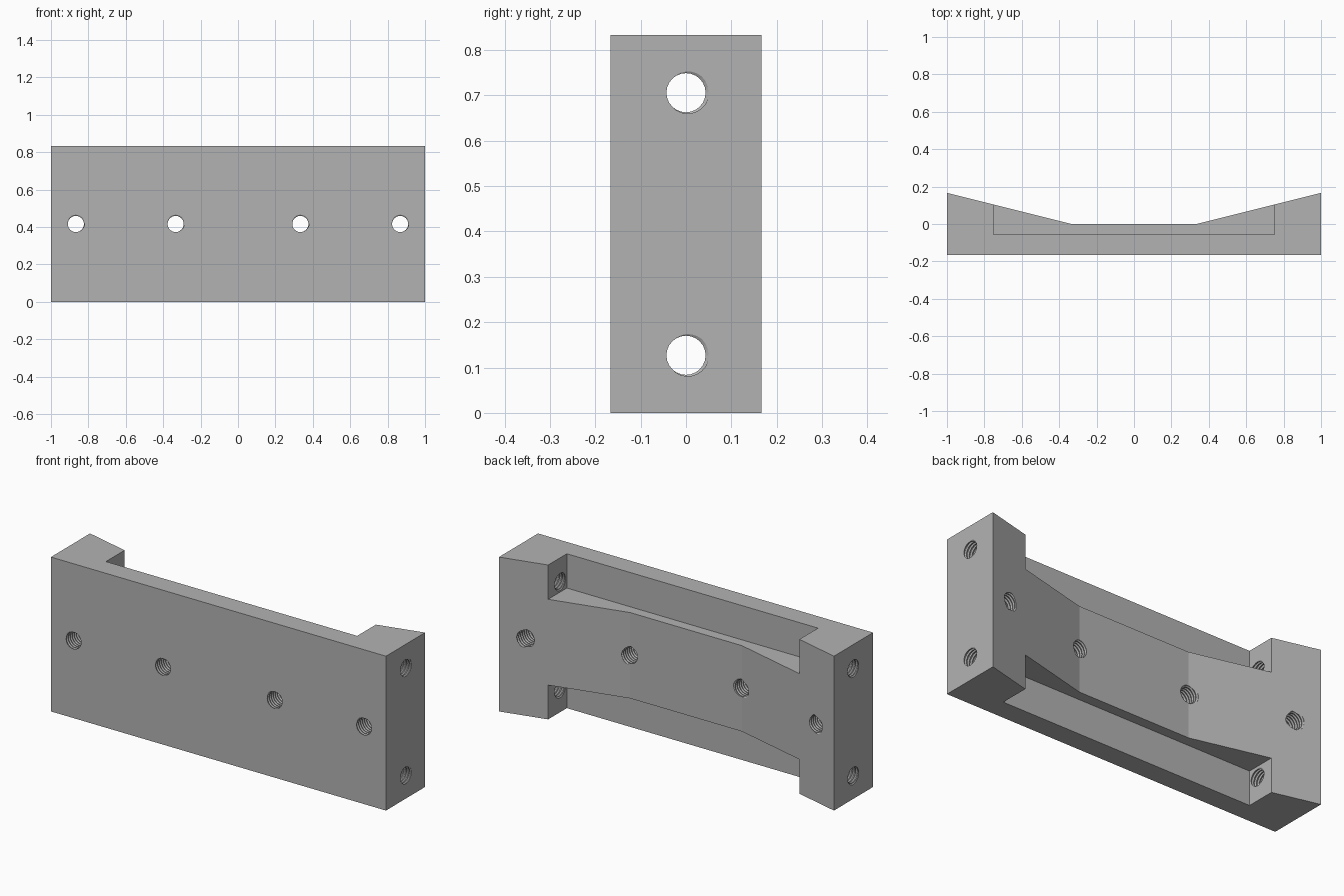
import bpy, bmesh, math
from mathutils import Matrix

if "Cube" in bpy.data.objects:
    bpy.data.objects.remove(bpy.data.objects["Cube"])

H = 0.833          # block height
D = 0.1667         # half depth
POCKET = 0.185     # pocket depth from top and bottom
WALL_Y = -0.055    # rear surface of the front plate

steel = bpy.data.materials.new("grey steel")
steel.use_nodes = True
grey = (0.45, 0.45, 0.45, 1)
steel.diffuse_color = grey
steel.node_tree.nodes["Principled BSDF"].inputs["Base Color"].default_value = grey


def make_object(name, bm):
    bmesh.ops.recalc_face_normals(bm, faces=bm.faces)
    mesh = bpy.data.meshes.new(name)
    bm.to_mesh(mesh)
    bm.free()
    mesh.materials.append(steel)
    obj = bpy.data.objects.new(name, mesh)
    bpy.context.collection.objects.link(obj)
    return obj


def add_box(bm, lo, hi):
    size = [b - a for a, b in zip(lo, hi)]
    centre = [(a + b) / 2 for a, b in zip(lo, hi)]
    bmesh.ops.create_cube(bm, size=1, matrix=Matrix.Translation(centre) @ Matrix.Diagonal((*size, 1)))


def add_thread(bm, matrix, length, minor=0.0432, major=0.05, pitch=0.0165, n=24):
    """Closed helical screw centred on the local z axis."""
    steps = [(0, minor), (0.25, minor), (0.5, major), (0.7, major)]
    m = len(steps)
    rows = m * math.ceil(length / pitch)
    grid = []
    for k in range(rows + m + 1):
        frac, r = steps[k % m]
        z = (k // m + frac) * pitch - length / 2
        ring = []
        for i in range(n):
            a = math.tau * i / n
            ring.append(bm.verts.new(matrix @ Matrix.Rotation(a, 4, 'Z') @ Matrix.Translation(
                (r, 0, z + pitch * i / n)).to_translation()))
        grid.append(ring)

    def vert(i, k):
        return grid[k + m * (i // n)][i % n]

    for k in range(rows):
        for i in range(n):
            a, b, c, d = vert(i, k), vert(i + 1, k), vert(i + 1, k + 1), vert(i, k + 1)
            bm.faces.new((a, b, c))
            bm.faces.new((a, c, d))
    # Fan caps follow one helix turn and the step back to its start
    for k, z in ((0, -length / 2 - pitch), (rows, length / 2 + 3 * pitch)):
        loop = [vert(i, k) for i in range(n + 1)]
        loop += [vert(0, k + j) for j in range(m - 1, 0, -1)]
        tip = bm.verts.new((matrix @ Matrix.Translation((0, 0, z))).to_translation())
        for j, v in enumerate(loop):
            bm.faces.new((v, loop[(j + 1) % len(loop)], tip))
    for ring in grid[rows + 1:]:
        for v in ring:
            if not v.link_faces:
                bm.verts.remove(v)


# Block with a flat front and a shallow tapered recess at the back
bm = bmesh.new()
plan = [(-1, -D), (1, -D), (1, D), (1 / 3, 0), (-1 / 3, 0), (-1, D)]
base = bm.faces.new([bm.verts.new((x, y, 0)) for x, y in plan])
ext = bmesh.ops.extrude_face_region(bm, geom=[base])
bmesh.ops.translate(bm, vec=(0, 0, H), verts=[v for v in ext["geom"] if isinstance(v, bmesh.types.BMVert)])
block = make_object("mounting_block", bm)

# Pockets above and below the central web
bm = bmesh.new()
add_box(bm, (-0.75, WALL_Y, H - POCKET), (0.75, 0.5, H + 0.2))
add_box(bm, (-0.75, WALL_Y, -0.2), (0.75, 0.5, POCKET))
pockets = make_object("pocket_cutter", bm)

# Threaded holes: four through the front, two through each end post
bm = bmesh.new()
for side in (-1, 1):
    for x in (1 / 3, 0.867):
        add_thread(bm, Matrix.Translation((side * x, 0, H / 2)) @ Matrix.Rotation(math.pi / 2, 4, 'X'), 0.42)
    for z in (0.127, H - 0.127):
        add_thread(bm, Matrix.Translation((side * 0.875, 0, z)) @ Matrix.Rotation(math.pi / 2, 4, 'Y'), 0.34)
threads = make_object("thread_cutter", bm)

for cutter in (pockets, threads):
    cutter.hide_render = True
    mod = block.modifiers.new(cutter.name, 'BOOLEAN')
    mod.operation = 'DIFFERENCE'
    mod.solver = 'EXACT'
    mod.object = cutter

# Bake the cuts and drop the cutters
bpy.context.view_layer.update()
depsgraph = bpy.context.evaluated_depsgraph_get()
cut_mesh = bpy.data.meshes.new_from_object(block.evaluated_get(depsgraph))
block.modifiers.clear()
block.data = cut_mesh
for cutter in (pockets, threads):
    bpy.data.objects.remove(cutter)
